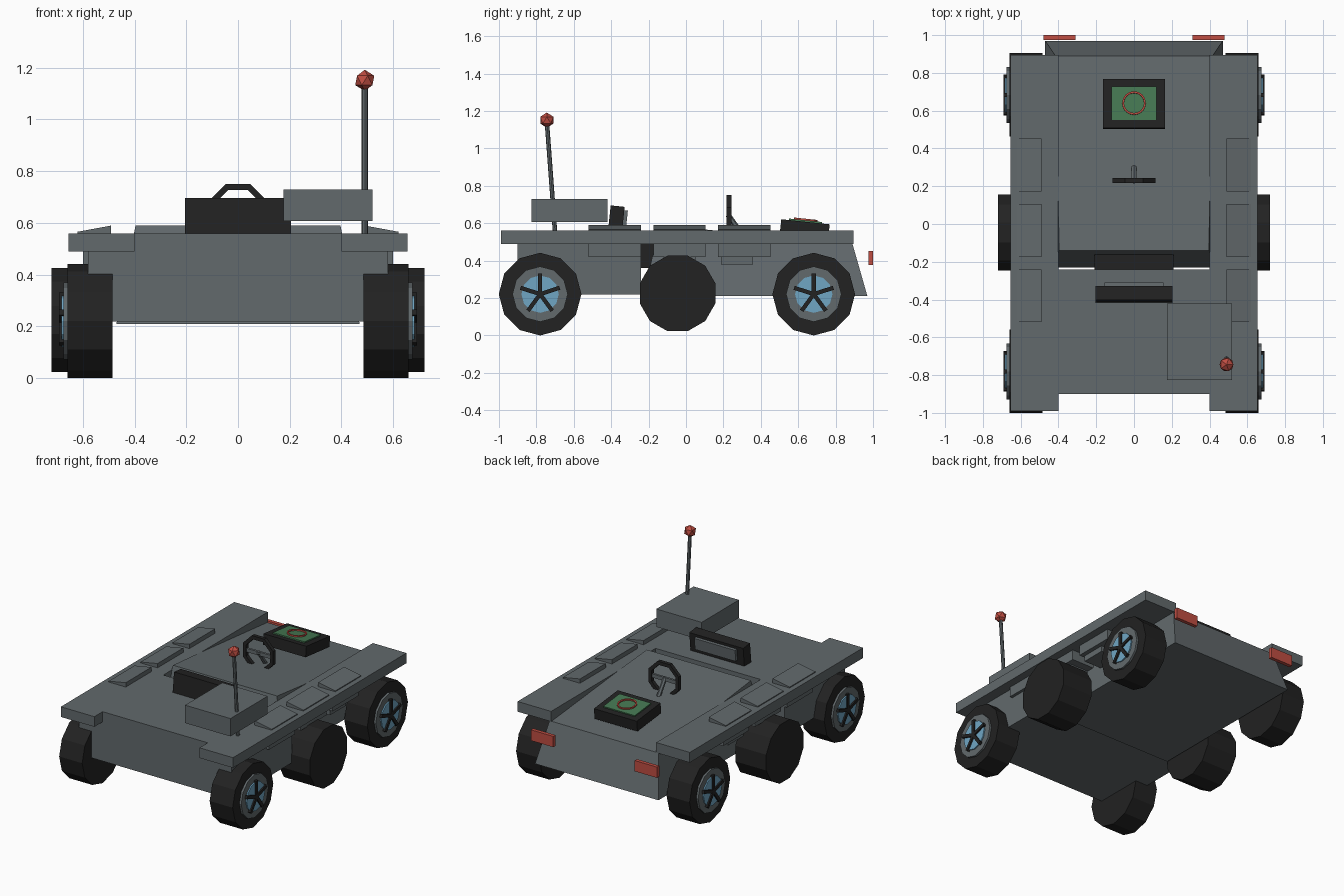
import bpy, bmesh, math
from mathutils import Vector, Matrix

if "Cube" in bpy.data.objects:
    bpy.data.objects.remove(bpy.data.objects["Cube"])


def material(name, rgb):
    m = bpy.data.materials.new(name)
    m.diffuse_color = (*rgb, 1)
    m.use_nodes = True
    m.node_tree.nodes["Principled BSDF"].inputs["Base Color"].default_value = m.diffuse_color
    return m


GREY = material("hull grey", (0.122, 0.142, 0.150))
BLACK = material("rubber black", (0.016, 0.016, 0.016))
RED = material("signal red", (0.52, 0.075, 0.055))
BLUE = material("hub blue", (0.16, 0.38, 0.55))
GREEN = material("screen green", (0.06, 0.19, 0.085))


def finish(name, bm, mat):
    bmesh.ops.recalc_face_normals(bm, faces=bm.faces)
    me = bpy.data.meshes.new(name)
    bm.to_mesh(me)
    bm.free()
    me.materials.append(mat)
    ob = bpy.data.objects.new(name, me)
    bpy.context.collection.objects.link(ob)
    return ob


def box(name, x, y, z, mat, tilt=0):
    """Box from ranges; tilt turns it about x through its centre."""
    bm = bmesh.new()
    size = [r[1] - r[0] for r in (x, y, z)]
    centre = Vector([sum(r) / 2 for r in (x, y, z)])
    bmesh.ops.create_cube(bm, size=1, matrix=Matrix.Translation(centre)
                          @ Matrix.Rotation(math.radians(tilt), 4, 'X')
                          @ Matrix.Diagonal((*size, 1)))
    return finish(name, bm, mat)


def rod(name, a, b, r, sides, mat, turn=0):
    """Cylinder between two points."""
    a, b = Vector(a), Vector(b)
    bm = bmesh.new()
    rot = (b - a).to_track_quat('Z', 'Y').to_matrix().to_4x4()
    bmesh.ops.create_cone(bm, cap_ends=True, segments=sides, radius1=r, radius2=r,
                          depth=(b - a).length,
                          matrix=Matrix.Translation((a + b) / 2) @ rot
                          @ Matrix.Rotation(math.radians(turn), 4, 'Z'))
    return finish(name, bm, mat)


def ring(name, mtx, R, r, n, m, mat, phase=0.0):
    """Low-poly torus around the local z axis."""
    bm = bmesh.new()
    v = []
    for i in range(n):
        a = math.tau * (i + phase) / n
        for j in range(m):
            b = math.tau * (j + 0.5) / m
            d = R + r * math.cos(b)
            v.append(bm.verts.new(mtx @ Vector((d * math.cos(a), d * math.sin(a), r * math.sin(b)))))
    for i in range(n):
        for j in range(m):
            k, l = (i + 1) % n, (j + 1) % m
            bm.faces.new((v[i * m + j], v[k * m + j], v[k * m + l], v[i * m + l]))
    return finish(name, bm, mat)


def mirrored(ob):
    mod = ob.modifiers.new("mirror", 'MIRROR')
    mod.use_axis = (True, False, False)
    mod.use_mirror_merge = False
    return ob


# Front hull and deck
box("front_hull", (-0.58, 0.58), (-0.90, -0.24), (0.22, 0.56), GREY)

# Rear hull: wedge profile, wider at the bottom
bm = bmesh.new()
profile = [(-0.23, 0.21), (-0.14, 0.59), (0.89, 0.49), (0.97, 0.21)]
sides = []
for s in (-1, 1):
    sides.append([bm.verts.new((s * (0.47 - 0.07 * (z - 0.21) / 0.36), y, z)) for y, z in profile])
    bm.faces.new(sides[-1])
for i in range(4):
    j = (i + 1) % 4
    bm.faces.new((sides[0][i], sides[0][j], sides[1][j], sides[1][i]))
finish("rear_hull", bm, GREY)

# Long side fenders
mirrored(box("fender", (0.40, 0.655), (-0.99, 0.895), (0.49, 0.56), GREY))

# Tilted side pads with pods under the fenders
for i, (y, off) in enumerate([(-0.38, 0.035), (-0.035, 0), (0.312, -0.04)]):
    bm = bmesh.new()
    section = [(0.49, 0.55), (0.62, 0.55), (0.62, 0.566), (0.49, 0.59)]
    ends = [[bm.verts.new((x, y + s * 0.14, z)) for x, z in section] for s in (-1, 1)]
    for e in ends:
        bm.faces.new(e)
    for a in range(4):
        b = (a + 1) % 4
        bm.faces.new((ends[0][a], ends[0][b], ends[1][b], ends[1][a]))
    mirrored(finish(f"side_pad_{i}", bm, GREY))
    # the middle pod leaves the seat gap open
    mirrored(box(f"pod_{i}", (0.42, 0.60), (y - 0.14, y + 0.14), (0.42, 0.495), GREY))
    mirrored(box(f"pod_core_{i}", (0.42, 0.57), (y + off - 0.085, y + off + 0.085), (0.38, 0.495), GREY))

# Wheels
for name, y in (("front", -0.78), ("rear", 0.683)):
    z = 0.221
    mirrored(rod(name + "_tyre", (0.485, y, z), (0.66, y, z), 0.221, 12, BLACK))
    mirrored(rod(name + "_rim", (0.65, y, z), (0.674, y, z), 0.148, 12, GREY))
    mirrored(rod(name + "_hub", (0.65, y, z), (0.682, y, z), 0.10, 12, BLUE))
    for k in range(5):
        a = math.tau * k / 5 + math.pi / 2
        bm = bmesh.new()
        bmesh.ops.create_cube(bm, size=1, matrix=Matrix.Translation((0.683, y, z))
                              @ Matrix.Rotation(a, 4, 'X') @ Matrix.Translation((0, 0.055, 0))
                              @ Matrix.Diagonal((0.018, 0.11, 0.022, 1)))
        mirrored(finish(f"{name}_spoke_{k}", bm, BLACK))
mirrored(rod("middle_wheel", (0.485, -0.045, 0.225), (0.72, -0.045, 0.225), 0.209, 12, BLACK, 15))

# Seat
box("seat_cushion", (-0.208, 0.208), (-0.30, -0.12), (0.36, 0.50), BLACK)
box("seat_back", (-0.205, 0.205), (-0.41, -0.335), (0.555, 0.692), BLACK, -6)
box("seat_back_pad", (-0.155, 0.155), (-0.36, -0.315), (0.59, 0.67), GREY, -6)

# Steering wheel and column
upright = Matrix.Translation((0, 0.23, 0.637)) @ Matrix.Rotation(math.pi / 2, 4, 'X')
ring("steering_wheel", upright, 0.111, 0.018, 8, 4, BLACK, 0.5)
box("steering_crossbar", (-0.10, 0.10), (0.222, 0.238), (0.625, 0.65), GREY)
rod("steering_column", (0, 0.225, 0.645), (0, 0.30, 0.54), 0.014, 6, GREY)

# Console with screen and dial, tilted with the rear hull
TILT = -6
box("console", (-0.163, 0.163), (0.505, 0.765), (0.535, 0.608), BLACK, TILT)
frame = Matrix.Translation((0, 0.635, 0.5715)) @ Matrix.Rotation(math.radians(TILT), 4, 'X')
for name, h, mat in (("screen", 0.040, GREEN),):
    bm = bmesh.new()
    bmesh.ops.create_cube(bm, size=1, matrix=frame @ Matrix.Translation((0, 0, h))
                          @ Matrix.Diagonal((0.24, 0.178, 0.009, 1)))
    finish(name, bm, mat)
ring("screen_dial", frame @ Matrix.Translation((0, 0, 0.048)), 0.058, 0.007, 16, 4, RED)

# Storage box, antenna, rear lights
box("storage_box", (0.175, 0.52), (-0.825, -0.42), (0.607, 0.73), GREY)
rod("antenna_mast", (0.49, -0.70, 0.55), (0.49, -0.743, 1.13), 0.012, 8, GREY)
bm = bmesh.new()
bmesh.ops.create_icosphere(bm, subdivisions=1, radius=0.041,
                           matrix=Matrix.Translation((0.49, -0.744, 1.151)))
finish("antenna_tip", bm, RED)
mirrored(box("rear_light", (0.31, 0.48), (0.975, 1.0), (0.378, 0.452), RED))
